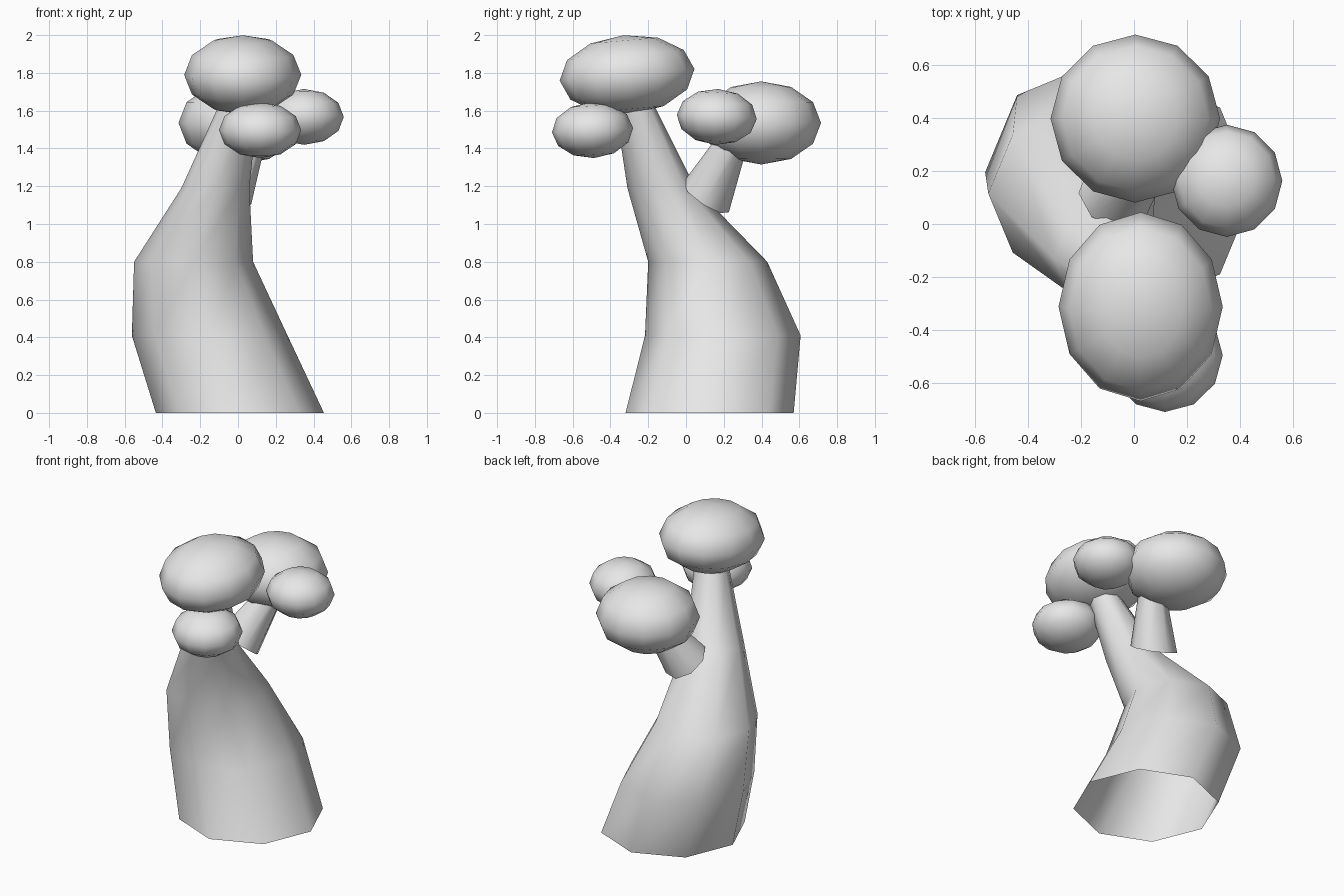
import bpy, bmesh, math
from mathutils import Vector, Matrix

cube = bpy.data.objects.get("Cube")
if cube:
    bpy.data.objects.remove(cube, do_unlink=True)

# Single plain grey for the whole tree
grey = bpy.data.materials.new("plain grey")
grey.use_nodes = True
colour = (0.8, 0.8, 0.8, 1)
grey.diffuse_color = colour
grey.node_tree.nodes["Principled BSDF"].inputs["Base Color"].default_value = colour


def finish(name, bm):
    mesh = bpy.data.meshes.new(name)
    for face in bm.faces:
        face.smooth = True
    bm.to_mesh(mesh)
    bm.free()
    mesh.materials.append(grey)
    obj = bpy.data.objects.new(name, mesh)
    bpy.context.collection.objects.link(obj)
    return obj


def tube(name, rings, sides=8):
    """Open tapering tube; each ring is (centre, radius, axis)."""
    bm = bmesh.new()
    previous = None
    for centre, radius, axis in rings:
        turn = Vector((0, 0, 1)).rotation_difference(Vector(axis))
        ring = []
        for i in range(sides):
            a = math.tau * i / sides
            spoke = Vector((math.cos(a), math.sin(a), 0)) * radius
            ring.append(bm.verts.new(Vector(centre) + turn @ spoke))
        if previous:
            for i in range(sides):
                j = (i + 1) % sides
                bm.faces.new((previous[i], previous[j], ring[j], ring[i]))
        previous = ring
    return finish(name, bm)


def foliage(name, centre, size, tilt=0):
    """Flattened low-poly ball of leaves."""
    bm = bmesh.new()
    bmesh.ops.create_uvsphere(bm, u_segments=12, v_segments=6, radius=1)
    place = (Matrix.Translation(centre) @ Matrix.Rotation(math.radians(tilt), 4, 'X')
             @ Matrix.Diagonal((*size, 1)))
    bm.transform(place)
    return finish(name, bm)


# Leaning trunk, open underneath
up = (0, 0, 1)
tube("trunk", [
    ((0.01, 0.125, 0), 0.445, up),
    ((-0.15, 0.195, 0.41), 0.412, up),
    ((-0.235, 0.115, 0.8), 0.315, up),
    ((-0.12, -0.13, 1.19), 0.18, up),
    ((0, -0.27, 1.62), 0.105, up),
])

# Side branch reaching to the back
lean = (0.25, 0.5, 0.75)
tube("branch", [
    ((-0.07, 0.105, 1.14), 0.145, lean),
    ((0.09, 0.28, 1.5), 0.07, lean),
])

# Leaf clumps
foliage("top_foliage", (0.025, -0.312, 1.79), (0.31, 0.358, 0.21), 5)
foliage("back_foliage", (0.005, 0.398, 1.535), (0.32, 0.317, 0.22))
foliage("left_foliage", (0.35, 0.163, 1.567), (0.21, 0.212, 0.148), -3)
foliage("front_foliage", (0.117, -0.495, 1.497), (0.218, 0.215, 0.148), 3)
